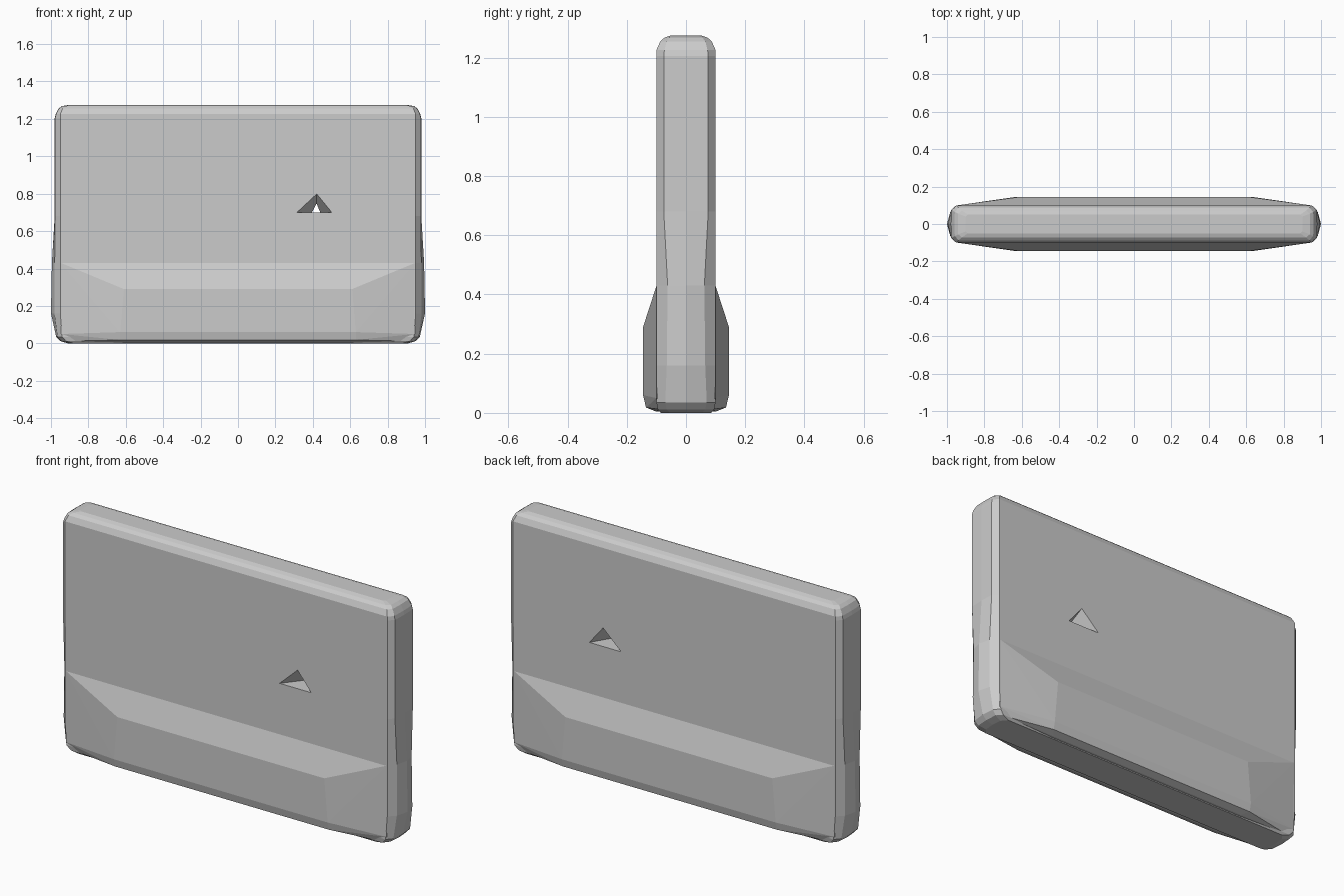
import bpy, bmesh

if "Cube" in bpy.data.objects:
    bpy.data.objects.remove(bpy.data.objects["Cube"])


def make_object(name, bm):
    bmesh.ops.recalc_face_normals(bm, faces=bm.faces[:])
    mesh = bpy.data.meshes.new(name)
    bm.to_mesh(mesh)
    bm.free()
    obj = bpy.data.objects.new(name, mesh)
    bpy.context.collection.objects.link(obj)
    return obj


def loft(name, rings):
    bm = bmesh.new()
    loops = [[bm.verts.new(p) for p in ring] for ring in rings]
    for a, b in zip(loops, loops[1:]):
        for i in range(len(a)):
            j = (i + 1) % len(a)
            bm.faces.new((a[i], a[j], b[j], b[i]))
    bm.faces.new(loops[0])
    bm.faces.new(loops[-1])
    return make_object(name, bm)


def slab_ring(z, flat, mid, tip, depth, mid_depth):
    right = [(flat, -depth), (mid, -mid_depth), (tip, 0),
             (mid, mid_depth), (flat, depth)]
    left = [(-x, y) for x, y in reversed(right)]
    return [(x, y, z) for x, y in right + left]


# Upright panel with chamfered edges, slightly wider near the foot
slab = loft("panel", [slab_ring(*r) for r in (
    (0.000, 0.88, 0.905, 0.91, 0.085, 0.055),
    (0.012, 0.92, 0.945, 0.95, 0.095, 0.065),
    (0.035, 0.94, 0.965, 0.972, 0.10, 0.07),
    (0.160, 0.95, 0.982, 1.00, 0.10, 0.065),
    (0.430, 0.95, 0.980, 0.995, 0.10, 0.062),
    (0.680, 0.95, 0.978, 0.980, 0.10, 0.075),
    (1.205, 0.95, 0.978, 0.980, 0.10, 0.075),
    (1.225, 0.95, 0.973, 0.975, 0.10, 0.073),
    (1.255, 0.938, 0.958, 0.960, 0.087, 0.065),
    (1.268, 0.920, 0.940, 0.942, 0.072, 0.055),
    (1.275, 0.89, 0.900, 0.902, 0.050, 0.040),
)])

# Triangular opening, flared toward both faces
rings = []
for y, k in ((-0.11, 1.1), (0, 0), (0.11, 1.1)):
    left = 0.395 - 0.08 * k
    right = 0.44 + 0.06 * k
    top = 0.747 + 0.053 * k
    rings.append([(left, y, 0.70), (right, y, 0.70), (0.42, y, top)])
cutter = loft("opening_cutter", rings)
cutter.hide_render = True
mod = slab.modifiers.new("opening", 'BOOLEAN')
mod.operation = 'DIFFERENCE'
mod.solver = 'EXACT'
mod.object = cutter
deps = bpy.context.evaluated_depsgraph_get()
result = bpy.data.meshes.new_from_object(slab.evaluated_get(deps))
slab.modifiers.clear()
slab.data = result
bpy.data.objects.remove(cutter)

# Thickened foot bulging front and back, tapering to the ends
bm = bmesh.new()
for x, y, z in ((0.61, 0.145, 0.29), (0.63, 0.145, 0.06), (0.63, 0.135, 0.018),
                (0.60, 0.10, 0.004), (0.947, 0.0995, 0.43), (0.945, 0.0995, 0.05),
                (0.90, 0.09, 0.012)):
    for sx in (-1, 1):
        for sy in (-1, 1):
            bm.verts.new((x * sx, y * sy, z))
hull = bmesh.ops.convex_hull(bm, input=bm.verts[:])
bmesh.ops.dissolve_limit(bm, angle_limit=0.01, verts=bm.verts[:], edges=bm.edges[:])
make_object("thick_foot", bm)
